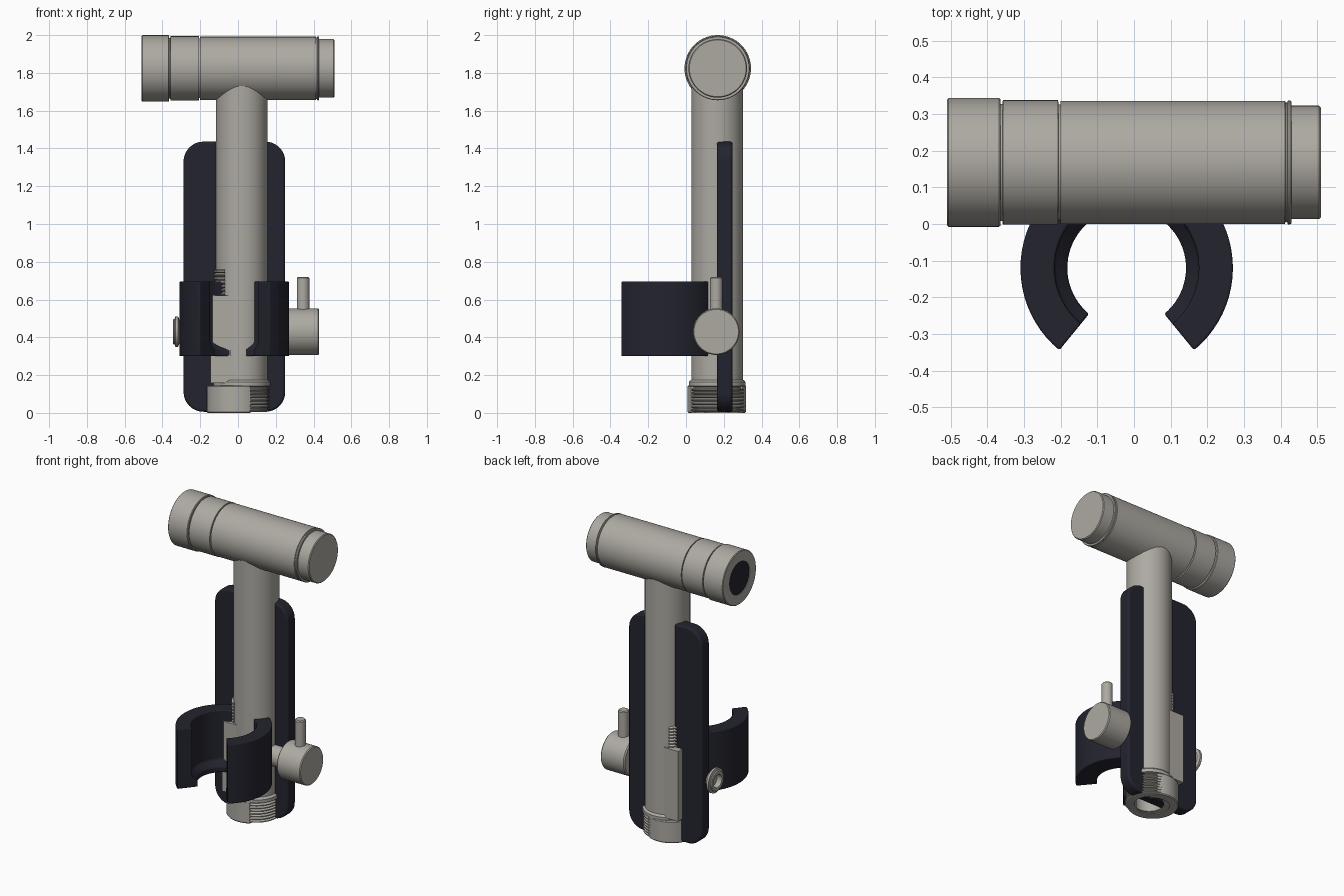
import bpy, bmesh, math
from mathutils import Matrix, Vector

if "Cube" in bpy.data.objects:
    bpy.data.objects.remove(bpy.data.objects["Cube"])


def material(name, rgb):
    m = bpy.data.materials.new(name)
    m.diffuse_color = (*rgb, 1)
    m.use_nodes = True
    m.node_tree.nodes["Principled BSDF"].inputs["Base Color"].default_value = m.diffuse_color
    return m


METAL = material("warm_grey_metal", (0.42, 0.40, 0.365))
DARK = material("dark_navy_plastic", (0.017, 0.017, 0.028))


def finish(name, bm, mat, bevel=0.0):
    bmesh.ops.recalc_face_normals(bm, faces=bm.faces[:])
    me = bpy.data.meshes.new(name)
    bm.to_mesh(me)
    bm.free()
    me.materials.append(mat)
    ob = bpy.data.objects.new(name, me)
    bpy.context.collection.objects.link(ob)
    bpy.ops.object.select_all(action='DESELECT')
    ob.select_set(True)
    bpy.context.view_layer.objects.active = ob
    bpy.ops.object.shade_smooth_by_angle(angle=math.radians(35))
    if bevel:
        b = ob.modifiers.new("soft_edges", 'BEVEL')
        b.width, b.segments, b.limit_method = bevel, 3, 'ANGLE'
        b.angle_limit = math.radians(40)
    return ob


def lathe(name, profile, origin, mat, axis='Z', closed=False, keep_x_below=None):
    """Revolve (radius, height) points around the z or x axis through origin."""
    bm = bmesh.new()
    vs = [bm.verts.new((r, 0, h)) for r, h in profile]
    es = [bm.edges.new(p) for p in zip(vs, vs[1:])]
    if closed:
        es.append(bm.edges.new((vs[-1], vs[0])))
    bmesh.ops.spin(bm, geom=vs + es, cent=(0, 0, 0), axis=(0, 0, 1),
                   angle=math.tau, steps=64, use_merge=True)
    bmesh.ops.remove_doubles(bm, verts=bm.verts[:], dist=1e-5)
    if axis == 'X':
        bm.transform(Matrix.Rotation(math.pi / 2, 4, 'Y'))
    bm.transform(Matrix.Translation(origin))
    if keep_x_below is not None:
        bmesh.ops.bisect_plane(bm, geom=bm.verts[:] + bm.edges[:] + bm.faces[:],
                               plane_co=(keep_x_below, 0, 0), plane_no=(1, 0, 0), clear_outer=True)
        bmesh.ops.holes_fill(bm, edges=[e for e in bm.edges if e.is_boundary])
    return finish(name, bm, mat)


def thread(r_in, r_out, z0, z1, turns):
    """Saw-tooth profile of thread ridges."""
    step = (z1 - z0) / turns
    pts = []
    for i in range(turns):
        z = z0 + i * step
        pts += [(r_in, z), (r_out, z + step * 0.35), (r_out, z + step * 0.65)]
    return pts + [(r_in, z1)]


PX, PY = 0.02, 0.165      # pole axis
VZ = 0.43                 # valve height

# Handle pole with hollow threaded foot and collar
lathe("handle_pole",
      [(0, 0.15), (0.09, 0.15), (0.09, 0.005)] + thread(0.131, 0.146, 0.005, 0.132, 7)
      + [(0.131, 0.138), (0.15, 0.142), (0.15, 0.163), (0.143, 0.172), (0.137, 0.175),
         (0.137, 1.8), (0, 1.8)], (PX, PY, 0), METAL)

# Smooth nut wrapping the left part of the foot
lathe("foot_nut", [(0.1, 0), (0.15, 0), (0.155, 0.006), (0.155, 0.14), (0.15, 0.146), (0.1, 0.146)],
      (-0.01, 0.163, 0), METAL, closed=True, keep_x_below=0.065)

# Exposed thread on the left side of the pole
lathe("side_thread", [(0, 0.6)] + thread(0.134, 0.146, 0.6, 0.76, 8) + [(0, 0.76)],
      (0.015, PY, 0), METAL, keep_x_below=-0.07)

# Flat valve block on the left side of the pole
bm = bmesh.new()
bmesh.ops.create_cube(bm, size=1, matrix=Matrix.Translation((-0.0925, 0.165, 0.39))
                      @ Matrix.Diagonal((0.105, 0.25, 0.465, 1)))
finish("valve_block", bm, METAL)

# Spray head: stepped cylinder with grooves and a recessed outlet
lathe("spray_head",
      [(0, -0.495), (0.108, -0.495), (0.108, -0.51), (0.172, -0.51), (0.176, -0.506),
       (0.176, -0.369), (0.173, -0.365), (0.160, -0.365), (0.160, -0.359), (0.170, -0.358),
       (0.170, -0.207), (0.158, -0.206), (0.158, -0.201), (0.168, -0.2), (0.168, 0.412),
       (0.163, 0.414), (0.163, 0.418), (0.169, 0.42), (0.169, 0.426), (0.166, 0.43),
       (0.155, 0.43), (0.155, 0.505), (0.150, 0.51), (0, 0.51)],
      (0, 0.168, 1.824), METAL, axis='X')
lathe("spray_outlet", [(0, -0.506), (0.108, -0.506), (0.108, -0.498), (0, -0.498)],
      (0, 0.168, 1.824), DARK, axis='X')

# Valve knob with neck, and its lever pin
lathe("valve_knob", [(0, 0.05), (0.068, 0.05), (0.068, 0.255), (0.116, 0.255), (0.123, 0.262),
                     (0.123, 0.424), (0.118, 0.43), (0, 0.43)], (0, 0.16, VZ), METAL, axis='X')
lathe("lever_pin", [(0, 0.5), (0.033, 0.5), (0.033, 0.714), (0.027, 0.72), (0, 0.72)],
      (0.345, 0.16, 0), METAL)

# Side nozzle: thin pipe ending in a hollow flange
lathe("side_nozzle", [(0, -0.31), (0.043, -0.31), (0.043, -0.345), (0.062, -0.345), (0.068, -0.34),
                      (0.068, -0.335), (0.08, -0.332), (0.08, -0.317), (0.062, -0.31),
                      (0.055, -0.295), (0.032, -0.285), (0.032, -0.1), (0, -0.1)],
      (0, 0.16, VZ), METAL, axis='X')

# Back plate: rounded rectangle
bm = bmesh.new()
R, x0, x1, z0, z1 = 0.105, -0.288, 0.25, 0.006, 1.436
ring = []
for k, (cx, cz) in enumerate([(x1 - R, z1 - R), (x0 + R, z1 - R), (x0 + R, z0 + R), (x1 - R, z0 + R)]):
    for i in range(13):
        a = math.radians(90 * k + 7.5 * i)
        ring.append(bm.verts.new((cx + R * math.cos(a), 0.164, cz + R * math.sin(a))))
face = bm.faces.new(ring)
ext = bmesh.ops.extrude_face_region(bm, geom=[face])
bmesh.ops.translate(bm, vec=(0, 0.082, 0), verts=[v for v in ext['geom'] if isinstance(v, bmesh.types.BMVert)])
finish("back_plate", bm, DARK, bevel=0.012)

# Open holder clip: section with a lower inner lip swept round, open to the front
bm = bmesh.new()
half = math.radians(39.3)
section = [(0.162, 0.30), (0.162, 0.335), (0.197, 0.372), (0.197, 0.695), (0.29, 0.695), (0.29, 0.30)]
face = bm.faces.new([bm.verts.new((r * math.sin(half), -r * math.cos(half), z)) for r, z in section])
end = bmesh.ops.spin(bm, geom=[face] + face.edges[:] + face.verts[:], cent=(0, 0, 0), axis=(0, 0, 1),
                     angle=math.tau - 2 * half, steps=56)
bm.transform(Matrix.Translation(Vector((-0.02, -0.12, 0))))
finish("holder_clip", bm, DARK, bevel=0.006)
